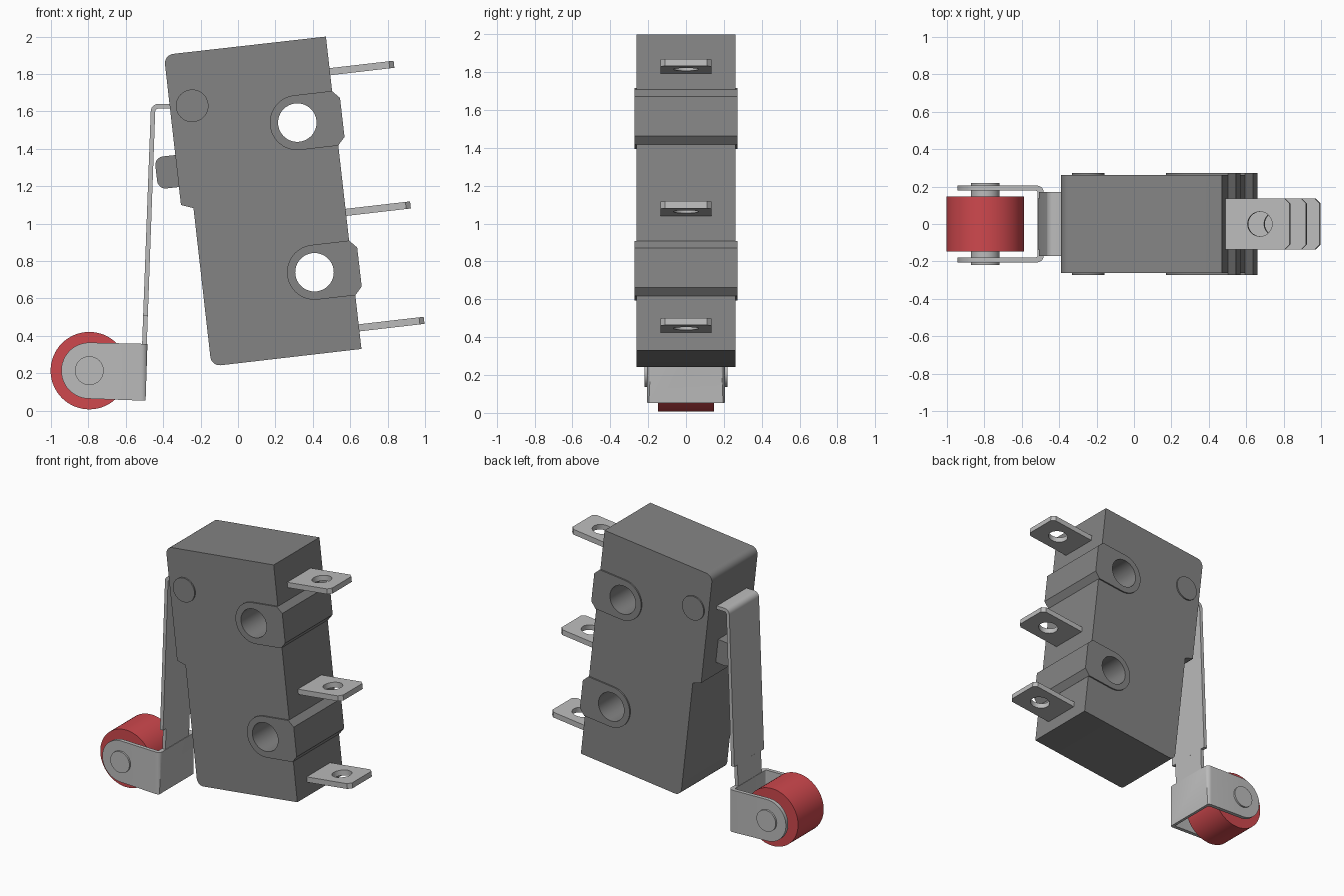
import bpy, bmesh, math
from mathutils import Vector

if "Cube" in bpy.data.objects:
    bpy.data.objects.remove(bpy.data.objects["Cube"])


def material(name, rgb):
    m = bpy.data.materials.new(name)
    m.diffuse_color = (*rgb, 1)
    m.use_nodes = True
    m.node_tree.nodes["Principled BSDF"].inputs["Base Color"].default_value = m.diffuse_color
    return m


GREY = material("grey plastic", (0.23, 0.23, 0.23))
METAL = material("light metal", (0.50, 0.50, 0.50))
RED = material("red roller", (0.62, 0.065, 0.075))

TILT = math.radians(6.6)
U = Vector((math.cos(TILT), math.sin(TILT)))    # across the tilted case
V = Vector((-math.sin(TILT), math.cos(TILT)))   # up the tilted case


def rounded(pts, steps=6):
    """Outline whose corners (a, b, radius) are replaced by arcs."""
    out = []
    for i, p in enumerate(pts):
        c = Vector(p[:2])
        if len(p) < 3:
            out.append(c)
            continue
        d1 = (Vector(pts[i - 1][:2]) - c).normalized()
        d2 = (Vector(pts[(i + 1) % len(pts)][:2]) - c).normalized()
        half = d1.angle(d2) / 2
        mid = c + (d1 + d2).normalized() * p[2] / math.sin(half)
        a = c + d1 * p[2] / math.tan(half) - mid
        b = c + d2 * p[2] / math.tan(half) - mid
        turn = a.angle_signed(b)
        for k in range(steps + 1):
            t = -turn * k / steps
            out.append(mid + Vector((a.x * math.cos(t) - a.y * math.sin(t),
                                     a.x * math.sin(t) + a.y * math.cos(t))))
    return out


def prism(name, pts, lo, hi, mat, to3d=lambda a, b, d: (a, d, b)):
    """Extrude an outline; the default outline lies in x/z and runs along y."""
    bm = bmesh.new()
    n = len(pts)
    rows = [[bm.verts.new(to3d(p[0], p[1], d)) for p in pts] for d in (lo, hi)]
    bm.faces.new(rows[0])
    bm.faces.new(rows[1])
    for i in range(n):
        j = (i + 1) % n
        bm.faces.new((rows[0][i], rows[0][j], rows[1][j], rows[1][i]))
    bmesh.ops.recalc_face_normals(bm, faces=bm.faces)
    me = bpy.data.meshes.new(name)
    bm.to_mesh(me)
    bm.free()
    me.materials.append(mat)
    ob = bpy.data.objects.new(name, me)
    bpy.context.collection.objects.link(ob)
    return ob


def circle(c, r, n=40, a0=0.0, a1=2 * math.pi, closed=True):
    m = n if closed else n + 1
    return [Vector((c[0] + r * math.cos(a0 + (a1 - a0) * k / n),
                    c[1] + r * math.sin(a0 + (a1 - a0) * k / n))) for k in range(m)]


def boolean(ob, tool, operation='DIFFERENCE', keep=False):
    bpy.context.view_layer.objects.active = ob
    mod = ob.modifiers.new("cut", 'BOOLEAN')
    mod.operation = operation
    mod.solver = 'EXACT'
    mod.object = tool
    bpy.ops.object.modifier_apply(modifier=mod.name)
    if not keep:
        bpy.data.objects.remove(tool)


# Case with a stepped front edge
case = prism("case", rounded([
    (0.47, 2.0), (-0.396, 1.902, 0.05), (-0.305, 1.10), (-0.238, 1.083),
    (-0.142, 0.237, 0.05), (0.66, 0.33)]), -0.262, 0.262, GREY)

# Mounting bosses with through holes
for name, centre in (("upper", (0.317, 1.54)), ("lower", (0.409, 0.74))):
    c = Vector(centre)
    pts = circle(c, 0.147, 24, TILT + math.pi / 2, TILT + 1.5 * math.pi, False)
    pts += [c + U * u + V * v for u, v in
            ((0.203, -0.147), (0.242, -0.105), (0.242, 0.105), (0.203, 0.147))]
    boss = prism(name + "_mounting_boss", pts, -0.272, 0.272, GREY)
    drill = prism("drill", circle(c, 0.103), -0.5, 0.5, GREY)
    boolean(case, drill, keep=True)
    boolean(boss, drill)

# Pivot pin and plunger
prism("pivot_pin", circle((-0.245, 1.63), 0.087), -0.272, 0.272, GREY)
prism("plunger", rounded([
    (-0.28, 1.373), (-0.447, 1.354, 0.045), (-0.427, 1.183, 0.045), (-0.26, 1.202)]),
    -0.11, 0.11, GREY)

# Terminal blades
for i, tip in enumerate(((0.834, 1.852), (0.922, 1.10), (0.995, 0.483))):
    t = Vector(tip)

    def place(a, b, d):
        p = t + U * a + V * d
        return (p.x, b, p.y)

    blade = prism("terminal_%d" % (i + 1), [
        (-0.40, -0.135), (-0.025, -0.135), (0, -0.11), (0, 0.11),
        (-0.025, 0.135), (-0.40, 0.135)], -0.019, 0.019, METAL, place)
    boolean(blade, prism("drill", circle((-0.16, 0), 0.066, 32), -0.1, 0.1, METAL, place))

# Bent lever strip and its narrower neck
prism("lever", rounded([
    (-0.34, 1.64), (-0.465, 1.64, 0.04), (-0.507, 0.51), (-0.482, 0.51),
    (-0.442, 1.615, 0.018), (-0.34, 1.615)]), -0.17, 0.17, METAL)
prism("lever_neck", [(-0.507, 0.515), (-0.513, 0.34), (-0.488, 0.34), (-0.482, 0.515)],
      -0.135, 0.135, METAL)

# Forked roller bracket: U-shaped plan trimmed to a round-ended side outline
AXLE = (-0.795, 0.214)
bracket = prism("roller_bracket", rounded([
    (-1.0, -0.205), (-0.483, -0.205, 0.035), (-0.483, 0.205, 0.035), (-1.0, 0.205),
    (-1.0, 0.178), (-0.515, 0.178, 0.01), (-0.515, -0.178, 0.01), (-1.0, -0.178)]),
    0.0, 0.45, METAL, lambda a, b, d: (a, b, d))
side = circle(AXLE, 0.15, 24, math.pi / 2, 1.5 * math.pi, False)
side += [Vector((-0.494, 0.053)), Vector((-0.484, 0.357))]
boolean(bracket, prism("trim", side, -0.4, 0.4, METAL), 'INTERSECT')

# Roller and axle
prism("roller", circle(AXLE, 0.207, 64), -0.147, 0.147, RED)
prism("axle", circle(AXLE, 0.077), -0.218, 0.218, METAL)

# Smooth curved walls, keep corners sharp
for ob in bpy.data.objects:
    ob.select_set(True)
bpy.context.view_layer.objects.active = case
bpy.ops.object.shade_smooth_by_angle(angle=math.radians(25))
